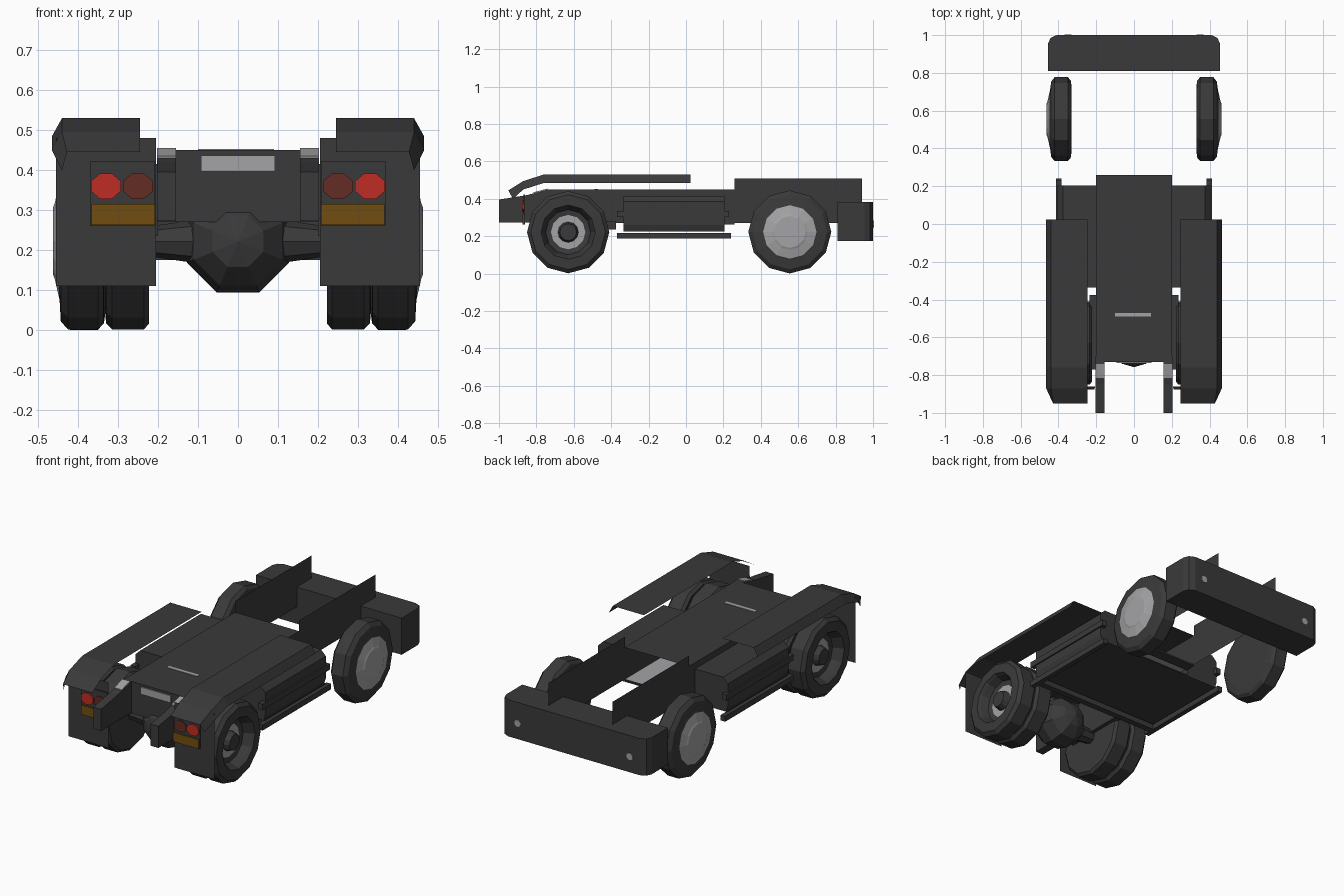
import bpy, bmesh, math
from mathutils import Vector

if "Cube" in bpy.data.objects:
    bpy.data.objects.remove(bpy.data.objects["Cube"])


def mat(name, rgb):
    m = bpy.data.materials.new(name)
    m.diffuse_color = (*rgb, 1)
    m.use_nodes = True
    m.node_tree.nodes["Principled BSDF"].inputs["Base Color"].default_value = m.diffuse_color
    return m


DARK = mat("dark_grey", (0.042, 0.042, 0.042))
LIGHT = mat("light_grey", (0.37, 0.37, 0.38))
RED = mat("bright_red", (0.52, 0.027, 0.018))
DULL = mat("dull_red", (0.125, 0.026, 0.017))
AMBER = mat("brown_amber", (0.17, 0.075, 0.005))


def make(name, verts, faces, mats=(DARK,), idx=None, fix=True):
    me = bpy.data.meshes.new(name)
    me.from_pydata([tuple(v) for v in verts], [], faces)
    for m in mats:
        me.materials.append(m)
    if idx:
        for p, i in zip(me.polygons, idx):
            p.material_index = i
    if fix:
        bm = bmesh.new()
        bm.from_mesh(me)
        bmesh.ops.recalc_face_normals(bm, faces=bm.faces)
        bm.to_mesh(me)
        bm.free()
    ob = bpy.data.objects.new(name, me)
    bpy.context.collection.objects.link(ob)
    return ob


def prism(name, prof, x0, x1, m=DARK):
    """Extrude a (y, z) profile along x."""
    n = len(prof)
    v = [(x0, *p) for p in prof] + [(x1, *p) for p in prof]
    f = [list(range(n)), list(range(n, 2 * n))]
    f += [[i, (i + 1) % n, n + (i + 1) % n, n + i] for i in range(n)]
    return make(name, v, f, (m,))


def box(name, x0, x1, y0, y1, z0, z1, m=DARK):
    return prism(name, [(y0, z0), (y1, z0), (y1, z1), (y0, z1)], x0, x1, m)


def sheet(name, pts, m=DARK):
    return make(name, pts, [list(range(len(pts)))], (m,), fix=False)


def lathe(name, s, prof, cy, cz, light=(), n=12):
    """Revolve (x, radius) profile round the x axis; segments in light get the light colour."""
    v, f, idx = [], [], []
    for x, r in prof:
        for k in range(n):
            a = 2 * math.pi * k / n
            v.append((s * x, cy + r * math.sin(a), cz - r * math.cos(a)))
    for j in range(len(prof) - 1):
        for k in range(n):
            f.append([j * n + k, j * n + (k + 1) % n, (j + 1) * n + (k + 1) % n, (j + 1) * n + k])
            idx.append(1 if j in light else 0)
    f += [list(range(n)), list(range((len(prof) - 1) * n, len(prof) * n))]
    idx += [0, 1 if len(prof) - 1 in light else 0]
    return make(name, v, f, (DARK, LIGHT), idx)


def disc(name, x, y, z, rx, rz, depth, m, n=8):
    """Flat lamp facing along y."""
    ring = [(x + rx * math.cos(math.pi * (2 * k + 1) / n), z + rz * math.sin(math.pi * (2 * k + 1) / n)) for k in range(n)]
    v = [(a, y, b) for a, b in ring] + [(a, y + depth, b) for a, b in ring]
    f = [list(range(n)), list(range(n, 2 * n))]
    f += [[i, (i + 1) % n, n + (i + 1) % n, n + i] for i in range(n)]
    make(name, v, f, (m,))


for s, side in ((1, "right"), (-1, "left")):
    # wheels
    lathe("front_wheel_" + side, s,
          [(.33, .17), (.335, .205), (.35, .222), (.42, .222), (.438, .2), (.445, .15),
           (.447, .143), (.458, .095), (.462, .085)], .555, .223, light=(6, 7, 8))
    lathe("rear_outer_wheel_" + side, s,
          [(.335, .17), (.336, .205), (.35, .22), (.425, .22), (.443, .2), (.446, .145),
           (.43, .135), (.39, .12), (.385, .092), (.385, .055), (.42, .045)], -.63, .222, light=(8,))
    lathe("rear_inner_wheel_" + side, s,
          [(.222, .17), (.222, .205), (.235, .22), (.315, .22), (.33, .205), (.332, .17)], -.63, .222)

    # frame rails: solid tail, thin sheet at the cab end
    a, b = sorted((s * .155, s * .203))
    prism("rail_tail_" + side, [(-1, .273), (-1, .396), (-.85, .42), (-.74, .45), (-.7, .45), (-.7, .273)], a, b)
    prism("rail_marker_" + side, [(-.815, .430), (-.74, .4505), (-.74, .455), (-.815, .435)], a, b, LIGHT)
    sheet("cab_rail_" + side, [(s * .2, .26, .27), (s * .2, .94, .27), (s * .2, .94, .51), (s * .2, .26, .51)])

    # fender swept along its side profile
    path = [(-.95, .445), (-.87, .495), (-.76, .53), (.025, .53)]
    v, f = [], []
    for i, (y, z) in enumerate(path):
        dx = .025 if i == 0 else 0
        v += [(s * .245, y, z), (s * (.44 - dx / 2), y, z), (s * (.465 - dx), y + dx, z - .045)]
    for i in range(3):
        for j in range(2):
            f.append([i * 3 + j, i * 3 + j + 1, i * 3 + j + 4, i * 3 + j + 3])
    make("fender_" + side, v, f)

    # mud flap with tail lamps
    sheet("mud_flap_" + side, [(s * .205, -.86, .11), (s * .455, -.86, .11), (s * .455, -.86, .48), (s * .205, -.86, .48)])
    a, b = sorted((s * .207, s * .37))
    box("lamp_panel_" + side, a, b, -.868, -.861, .262, .422)
    disc("brake_lamp_" + side, s * .33, -.876, .36, .04, .034, .008, RED)
    disc("reverse_lamp_" + side, s * .25, -.874, .36, .04, .034, .006, DULL)
    a, b = sorted((s * .208, s * .366))
    box("turn_lamp_" + side, a, b, -.875, -.868, .263, .315, AMBER)

    # side tank, guard rails, leaf spring
    v = []
    for y, i in ((-.335, 0), (.205, 0)):
        v += [(s * x, y, z) for x, z in ((.2, .23), (.395, .23), (.405, .26), (.405, .385), (.375, .415), (.2, .415))]
    make("side_tank_" + side, v, [list(range(6)), list(range(6, 12))] + [[i, (i + 1) % 6, 6 + (i + 1) % 6, 6 + i] for i in range(6)])
    a, b = sorted((s * .385, s * .413))
    box("upper_guard_" + side, a, b, -.37, .23, .302, .335)
    box("lower_guard_" + side, a, b, -.37, .24, .187, .218)
    a, b = sorted((s * .2, s * .235))
    box("leaf_spring_" + side, a, b, -.77, -.375, .235, .28)

    # bumper lamp
    disc("bumper_lamp_" + side, s * .35, .997, .265, .02, .02, .007, LIGHT)

# chassis body: top, sides, rear end and floor, open at the cab end
v = [(x, y, z) for y in (-.73, .26) for x, z in ((-.2, .27), (.2, .27), (.2, .45), (-.2, .45))]
make("chassis_body", v, [[1, 5, 6, 2], [0, 3, 7, 4], [3, 2, 6, 7], [0, 1, 2, 3]], fix=False)
sheet("floor_top", [(-.198, -.3, .272), (.198, -.3, .272), (.198, .26, .272), (-.198, .26, .272)], LIGHT)
box("floor_panel", -.4, .4, -.335, .205, .225, .232)
box("floor_front", -.2, .2, .2, .26, .262, .27)
box("cross_bar", -.4, .4, -.335, -.3, .187, .218)
box("number_plate", -.093, .093, -.736, -.73, .397, .437, LIGHT)
box("deck_strip", -.1, .09, -.49, -.47, .449, .4525, LIGHT)

# rear axle with round differential
lathe("rear_axle", 1, [(-.24, .035), (-.1, .055), (.1, .055), (.24, .035)], -.63, .222, n=8)
bm = bmesh.new()
bmesh.ops.create_uvsphere(bm, u_segments=8, v_segments=6, radius=.138)
me = bpy.data.meshes.new("differential")
bm.to_mesh(me)
bm.free()
me.materials.append(DARK)
diff = bpy.data.objects.new("differential", me)
bpy.context.collection.objects.link(diff)
diff.rotation_euler = (math.pi / 2, math.pi / 8, 0)
diff.location = (0, -.62, .222)

# bumper with cut corners, lower edge chamfered at the front
plan = [(-.455, .81), (.455, .81), (.455, .955), (.442, .985), (.41, 1), (-.41, 1), (-.442, .985), (-.455, .955)]
n = len(plan)
v = [(x, y, .175) for x, y in plan] + [(x, y, .382) for x, y in plan]
make("bumper", v, [list(range(n)), list(range(n, 2 * n))] + [[i, (i + 1) % n, n + (i + 1) % n, n + i] for i in range(n)])
